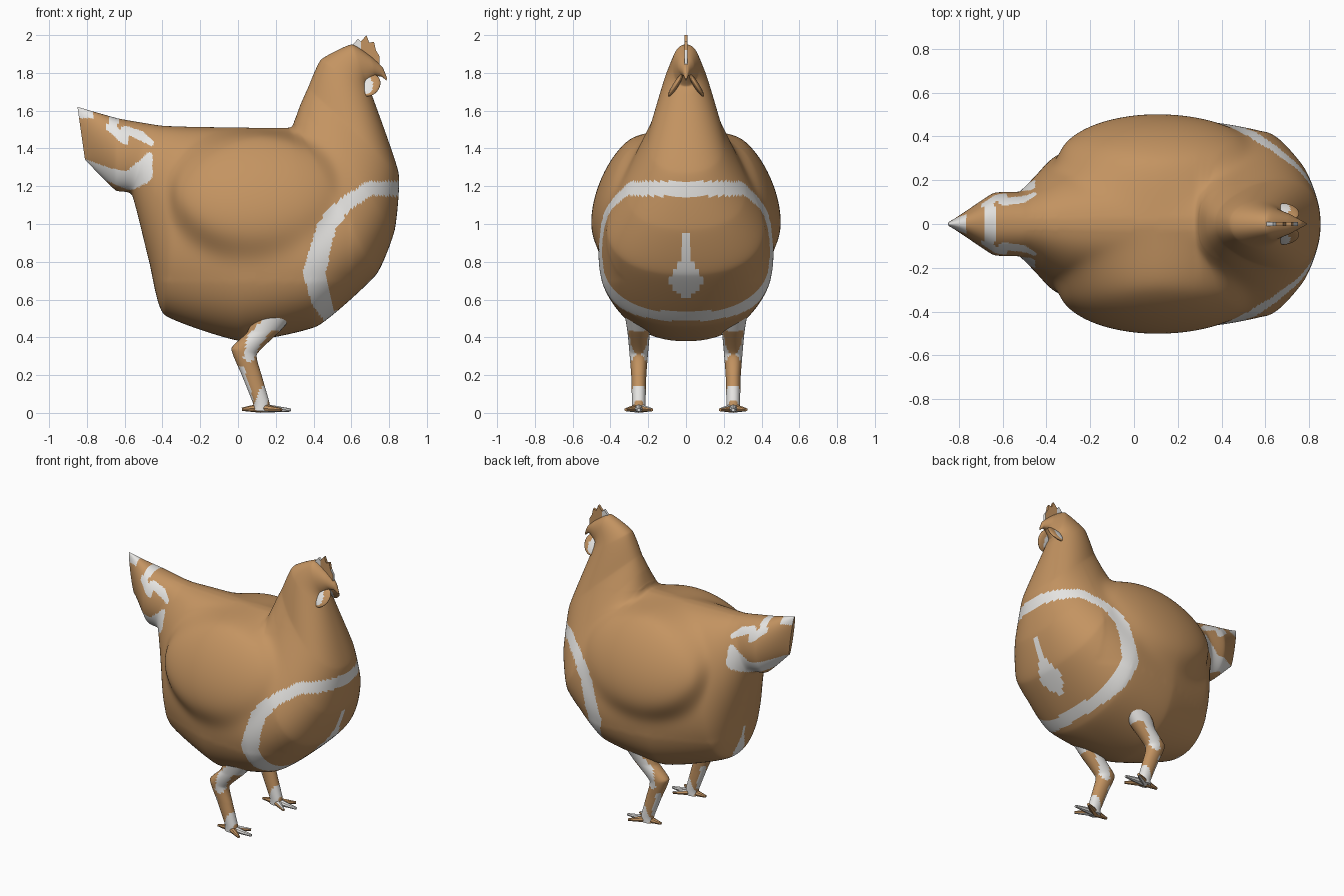
import bpy, bmesh, math
from mathutils import Vector, Matrix

if "Cube" in bpy.data.objects:
    bpy.data.objects.remove(bpy.data.objects["Cube"])


def material(name, rgb):
    m = bpy.data.materials.new(name)
    m.diffuse_color = (*rgb, 1)
    m.use_nodes = True
    m.node_tree.nodes["Principled BSDF"].inputs["Base Color"].default_value = m.diffuse_color
    return m


MATS = [material("brown_feathers", (0.55, 0.295, 0.12)),
        material("white_markings", (0.80, 0.79, 0.77))]


def finish(name, bm, rule, angle=40):
    """Turn a bmesh into an object; faces where rule(face) is true are white."""
    bmesh.ops.recalc_face_normals(bm, faces=bm.faces)
    bm.normal_update()
    for f in bm.faces:
        f.material_index = 1 if rule(f) else 0
    me = bpy.data.meshes.new(name)
    bm.to_mesh(me)
    bm.free()
    for m in MATS:
        me.materials.append(m)
    ob = bpy.data.objects.new(name, me)
    bpy.context.collection.objects.link(ob)
    bpy.ops.object.select_all(action='DESELECT')
    ob.select_set(True)
    bpy.context.view_layer.objects.active = ob
    bpy.ops.object.shade_smooth_by_angle(angle=math.radians(angle))
    return ob


def near_stroke(c, pts):
    """True when c lies within a brush stroke of (x, z, radius) points, seen from the side."""
    p = Vector((c.x, c.z))
    for (x1, z1, r1), (x2, z2, r2) in zip(pts, pts[1:]):
        a, d = Vector((x1, z1)), Vector((x2 - x1, z2 - z1))
        t = max(0, min(1, (p - a).dot(d) / d.length_squared))
        if (p - a - d * t).length < r1 + (r2 - r1) * t:
            return True
    return False


def spline(keys, step):
    out = []
    for i in range(len(keys) - 1):
        p0, p1 = keys[max(i - 1, 0)], keys[i]
        p2, p3 = keys[i + 1], keys[min(i + 2, len(keys) - 1)]
        size = max(math.dist(p1[:2], p2[:2]), math.dist(p1[2:4], p2[2:4]))
        steps = math.ceil(size / step)
        for s in range(steps):
            t = s / steps
            row = []
            for a, b, c, d in zip(p0, p1, p2, p3):
                m1, m2 = (c - a) * 0.25, (d - b) * 0.25
                row.append((2*t**3 - 3*t*t + 1) * b + (t**3 - 2*t*t + t) * m1
                           + (3*t*t - 2*t**3) * c + (t**3 - t*t) * m2)
            out.append(row)
    return out + [list(keys[-1])]


def loft(keys, step, segs, y0=0.0):
    """Rings given by upper point, lower point, half width and downward fullness."""
    bm, rings = bmesh.new(), []
    for tx, tz, bx, bz, w, k in spline(keys, step):
        ring = []
        for i in range(segs):
            a = 2 * math.pi * i / segs
            t = (1 - math.cos(a)) / 2
            side = math.sin(a - k * math.sin(a))
            side = math.copysign(abs(side)**0.9, side)
            ring.append(bm.verts.new((tx + (bx - tx) * t, y0 + w * side, tz + (bz - tz) * t)))
        rings.append(ring)
    for r, q in zip(rings, rings[1:]):
        for i in range(segs):
            j = (i + 1) % segs
            bm.faces.new((r[i], r[j], q[j], q[i]))
    bm.faces.new(rings[0])
    bm.faces.new(rings[-1])
    return bm


# Body: one loft from the tail tip through the breast and neck to the beak
BODY = [(-0.85, 1.62, -0.81, 1.34, 0.015, 0),
        (-0.64, 1.56, -0.65, 1.18, 0.14, 0),
        (-0.47, 1.53, -0.56, 1.15, 0.15, 0.05),
        (-0.40, 1.52, -0.47, 0.80, 0.23, 0.12),
        (-0.28, 1.515, -0.39, 0.52, 0.32, 0.12),
        (0.02, 1.51, 0.02, 0.38, 0.43, 0.2),
        (0.27, 1.51, 0.42, 0.46, 0.465, 0.32),
        (0.30, 1.55, 0.73, 0.73, 0.42, 0.4),
        (0.33, 1.63, 0.83, 0.97, 0.32, 0.4),
        (0.37, 1.72, 0.85, 1.27, 0.205, 0.3),
        (0.44, 1.87, 0.71, 1.68, 0.11, 0.1),
        (0.60, 1.95, 0.69, 1.73, 0.072, 0),
        (0.70, 1.89, 0.73, 1.78, 0.043, 0),
        (0.765, 1.83, 0.76, 1.78, 0.018, 0),
        (0.79, 1.77, 0.785, 1.76, 0.004, 0)]
BREAST_BAND = [(0.88, 1.185, 0.04), (0.70, 1.19, 0.038), (0.56, 1.10, 0.038), (0.47, 0.99, 0.05),
               (0.405, 0.75, 0.06), (0.44, 0.60, 0.055), (0.48, 0.52, 0.04)]
TAIL_STROKES = [[(-0.83, 1.33, 0.02), (-0.68, 1.26, 0.035), (-0.57, 1.23, 0.05),
                 (-0.51, 1.27, 0.06), (-0.47, 1.36, 0.02)],
                [(-0.65, 1.58, 0.03), (-0.67, 1.51, 0.025), (-0.60, 1.44, 0.02),
                 (-0.60, 1.50, 0.02), (-0.52, 1.47, 0.025), (-0.46, 1.43, 0.015)]]


def teardrop(c, low, high, wide):
    t = (c.z - low) / (high - low)
    return 0 < t < 1 and abs(c.y) < wide * (0.25 + 0.75 * math.exp(-((t - 0.25) / 0.25)**2)) \
        * min(1, math.sqrt(8 * t), math.sqrt(8 * (1 - t)))


def body_white(f):
    c = f.calc_center_median()
    if c.x > 0.3 and c.z < 1.3:
        return near_stroke(c, BREAST_BAND) or (c.x > 0.5 and teardrop(c, 0.61, 0.96, 0.085))
    if c.x < -0.77 and c.z > 1.56:
        return True
    if c.z < 1.0:
        return c.x < -0.3 and teardrop(c, 0.50, 0.75, 0.06)
    return c.x < -0.44 and any(near_stroke(c, s) for s in TAIL_STROKES)


def wing_reach(x, z):
    """Outer y of a leaning ellipsoid (the folded wing) at x, z."""
    rx, ry, rz, lean = 0.46, 0.17, 0.35, math.radians(22)
    dz, s, c = z - 1.16, math.sin(lean), math.cos(lean)
    a = (c / ry)**2 + (s / rz)**2
    b = dz * s * c * (1 / ry**2 - 1 / rz**2)
    k = (dz * s / ry)**2 + (dz * c / rz)**2 + ((x - 0.11) / rx)**2 - 1
    d = b * b - a * k
    return 0.30 + (-b + math.sqrt(d)) / a if d >= 0 else 0


# Folded wings: push the flanks out, then soften the join
bm = loft(BODY, 0.0145, 192)
for v in bm.verts:
    if abs(v.co.y) > 0.02:
        v.co.y = math.copysign(max(abs(v.co.y), wing_reach(v.co.x, v.co.z)), v.co.y)
flank = [v for v in bm.verts if -0.5 < v.co.x < 0.6 and 0.7 < v.co.z < 1.53 and abs(v.co.y) > 0.03]
for _ in range(30):
    bmesh.ops.smooth_vert(bm, verts=flank, factor=0.5,
                          use_axis_x=True, use_axis_y=True, use_axis_z=True)
finish("body", bm, body_white)


def ellipsoid(centre, radii, rot, segs):
    bm = bmesh.new()
    bmesh.ops.create_uvsphere(bm, u_segments=segs, v_segments=segs // 2 + 2, radius=1)
    bm.transform(Matrix.Translation(centre) @ rot @ Matrix.Diagonal((*radii, 1)))
    return bm


LEG = [(0.30, 0.52, 0.10, 0.58, 0.08, 0), (0.22, 0.43, 0.05, 0.43, 0.06, 0),
       (0.10, 0.31, -0.035, 0.34, 0.05, 0), (0.125, 0.20, 0.02, 0.20, 0.04, 0),
       (0.165, 0.06, 0.08, 0.05, 0.036, 0), (0.17, 0.01, 0.08, 0.01, 0.036, 0)]
LEG_STROKES = [[(0.26, 0.48, 0.05), (0.16, 0.47, 0.035), (0.09, 0.39, 0.04), (0.06, 0.30, 0.03)],
               [(0.14, 0.11, 0.03), (0.12, 0.04, 0.035)], [(0.02, 0.24, 0.012), (0.07, 0.07, 0.012)]]

for side, s in (("right", -1), ("left", 1)):
    # Wattle: thin flared lobe with a white outer patch
    rot = Matrix.Rotation(s * math.radians(32), 4, 'X') @ Matrix.Rotation(math.radians(25), 4, 'Y')
    mid = Vector((0.695, s * 0.055, 1.735))
    finish(side + "_wattle", ellipsoid(mid, (0.056, 0.015, 0.072), rot, 40),
           lambda f: math.hypot(f.calc_center_median().x - mid.x + 0.014,
                                (f.calc_center_median().z - mid.z) * 0.75) < 0.034)

    # Leg
    finish(side + "_leg", loft(LEG, 0.014, 28, s * 0.25),
           lambda f: any(near_stroke(f.calc_center_median(), k) for k in LEG_STROKES))

    # Toes: three forward, one back
    for n, (deg, length) in enumerate(((-32, 0.13), (0, 0.16), (32, 0.13), (180, 0.10))):
        bm = bmesh.new()
        bmesh.ops.create_cone(bm, cap_ends=True, segments=8, radius1=0.03, radius2=0.010,
                              depth=length)
        tilt = Matrix.Rotation(math.radians(4), 4, 'Y')
        bm.transform(Matrix.Translation((0.12, s * 0.25, 0.026))
                     @ Matrix.Rotation(math.radians(deg), 4, 'Z') @ tilt
                     @ Matrix.Translation((length / 2, 0, 0))
                     @ Matrix.Diagonal((1, 0.9, 0.85, 1))
                     @ Matrix.Rotation(math.pi / 2, 4, 'Y'))
        finish(f"{side}_toe_{n + 1}", bm, lambda f: n == 1 or (n < 3 and f.normal.z > 0.6))

# Comb: thin jagged plate, white at the back point and down the front ridge
PROFILE = [(0.58, 1.92), (0.635, 1.98), (0.65, 1.965), (0.68, 2.0), (0.695, 1.96), (0.72, 1.965),
           (0.73, 1.92), (0.748, 1.89), (0.75, 1.83), (0.66, 1.86)]
bm = bmesh.new()
face = bm.faces.new([bm.verts.new((x, -0.009, z)) for x, z in PROFILE])
new = bmesh.ops.extrude_face_region(bm, geom=[face])["geom"]
bmesh.ops.translate(bm, vec=(0, 0.018, 0), verts=[v for v in new if isinstance(v, bmesh.types.BMVert)])
bmesh.ops.bisect_plane(bm, geom=bm.verts[:] + bm.edges[:] + bm.faces[:],
                       plane_co=(0.65, 0, 1.95), plane_no=(1, 0, 0))
finish("comb", bm, lambda f: f.calc_center_median().x < 0.65
       or (f.normal.x > 0.5 and f.calc_center_median().z < 1.93), 30)
